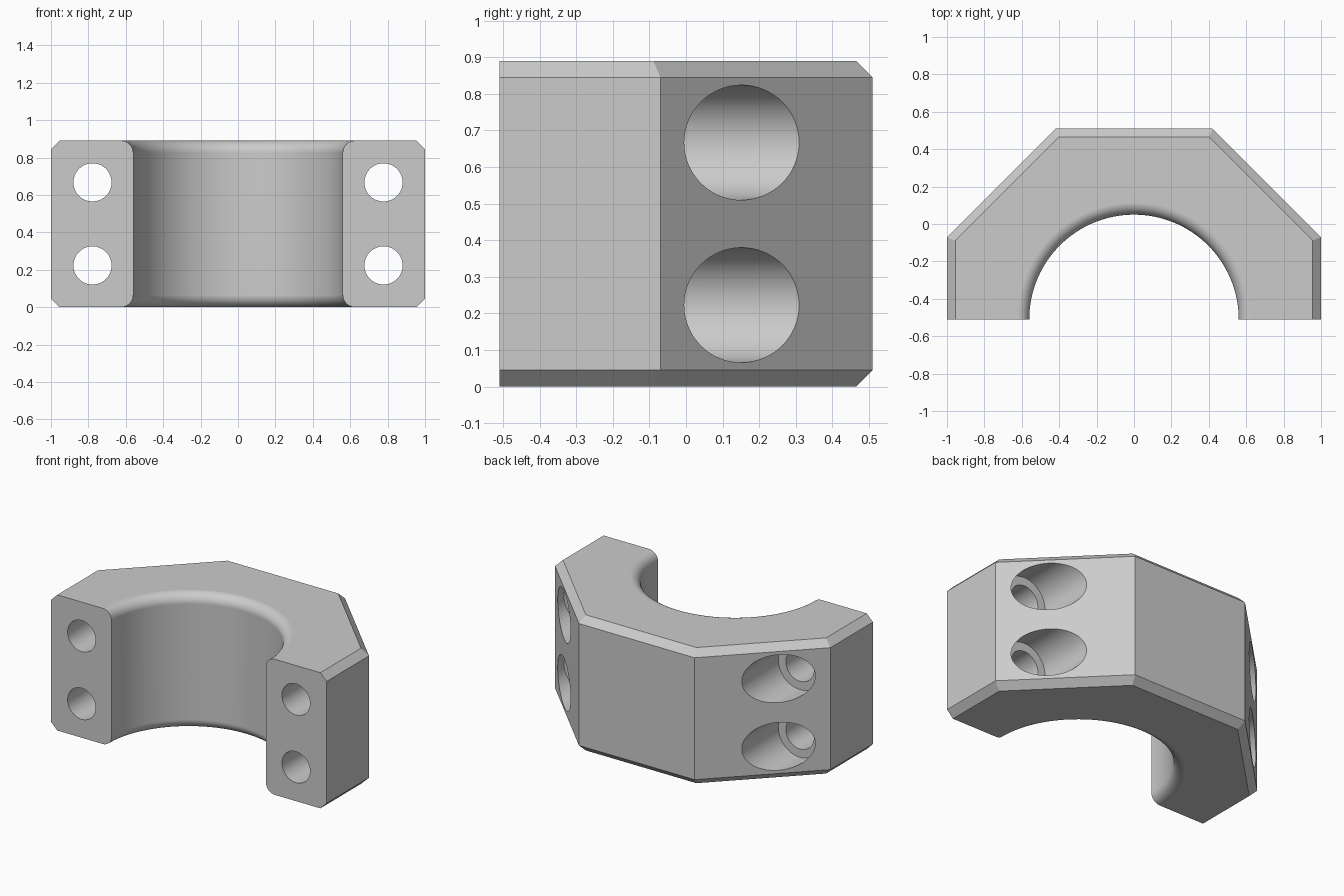
import bpy, bmesh, math
from mathutils import Matrix

if "Cube" in bpy.data.objects:
    bpy.data.objects.remove(bpy.data.objects["Cube"])

H = 0.89        # height of the block
FRONT = -0.51   # flat mating face
C = 0.045       # chamfer on the outer edges
BORE = 0.56     # radius of the half bore
FILLET = 0.065  # rounding at both bore rims

grey = bpy.data.materials.new("light grey")
grey.diffuse_color = (0.6, 0.6, 0.6, 1)
grey.use_nodes = True
grey.node_tree.nodes["Principled BSDF"].inputs["Base Color"].default_value = grey.diffuse_color


def make_object(name, bm):
    bmesh.ops.recalc_face_normals(bm, faces=bm.faces)
    mesh = bpy.data.meshes.new(name)
    bm.to_mesh(mesh)
    bm.free()
    mesh.materials.append(grey)
    obj = bpy.data.objects.new(name, mesh)
    bpy.context.collection.objects.link(obj)
    return obj


def loft(name, rings):
    """Closed solid through a stack of rings with equal point counts."""
    bm = bmesh.new()
    loops = [[bm.verts.new(p) for p in ring] for ring in rings]
    n = len(loops[0])
    for a, b in zip(loops, loops[1:]):
        for i in range(n):
            j = (i + 1) % n
            bm.faces.new((a[i], a[j], b[j], b[i]))
    bm.faces.new(loops[0])
    bm.faces.new(loops[-1])
    return make_object(name, bm)


def lathe(name, profile, matrix, n):
    """Solid of revolution about z from (radius, z) points."""
    rings = [[matrix @ Matrix.Rotation(2 * math.pi * i / n, 4, 'Z') @
              Matrix.Translation((r, 0, z)).to_translation()
              for i in range(n)] for r, z in profile]
    return loft(name, rings)


def outline(z, inset):
    """Half octagon, inset on every side except the front."""
    x, y = 1 - inset, 0.51 - inset
    s = 0.93 - inset * math.sqrt(2)   # diagonal: |x| + y = s
    right = [(x, FRONT), (x, s - x), (s - y, y)]
    left = [(-px, py) for px, py in reversed(right)]
    return [(px, py, z) for px, py in right + left]


# Block with chamfered top and bottom outer edges
block = loft("clamp_half", [outline(0, C), outline(C, 0),
                            outline(H - C, 0), outline(H, C)])

# Half bore with rounded rims
arc = [math.pi / 2 * i / 10 for i in range(11)]
rim = [(BORE + FILLET * (1 - math.cos(a)), H - FILLET + FILLET * math.sin(a))
       for a in arc]
lower = [(r, H - z) for r, z in reversed(rim)]
wide = BORE + FILLET
profile = [(wide, -0.2)] + lower + rim + [(wide, H + 0.2)]
cutters = [lathe("bore_cutter", profile, Matrix.Translation((0, FRONT, 0)), 128)]

# Counterbored bolt holes running front to back
bolt = [(0.102, -0.7), (0.102, -0.07), (0.157, -0.07), (0.157, 0.7)]
for x in (-0.778, 0.778):
    for z in (0.223, 0.667):
        place = Matrix.Translation((x, 0, z)) @ Matrix.Rotation(-math.pi / 2, 4, 'X')
        cutters.append(lathe("bolt_hole_cutter", bolt, place, 64))

bpy.context.view_layer.objects.active = block
block.select_set(True)
for cutter in cutters:
    cutter.hide_render = True
    mod = block.modifiers.new("cut", 'BOOLEAN')
    mod.operation, mod.solver, mod.object = 'DIFFERENCE', 'EXACT', cutter
    bpy.ops.object.modifier_apply(modifier=mod.name)
    bpy.data.objects.remove(cutter, do_unlink=True)

# Smooth bore and holes, crisp chamfers and flat faces
bpy.ops.object.shade_smooth_by_angle(angle=math.radians(25))
normals = block.modifiers.new("flat_face_normals", 'WEIGHTED_NORMAL')
normals.keep_sharp = True
